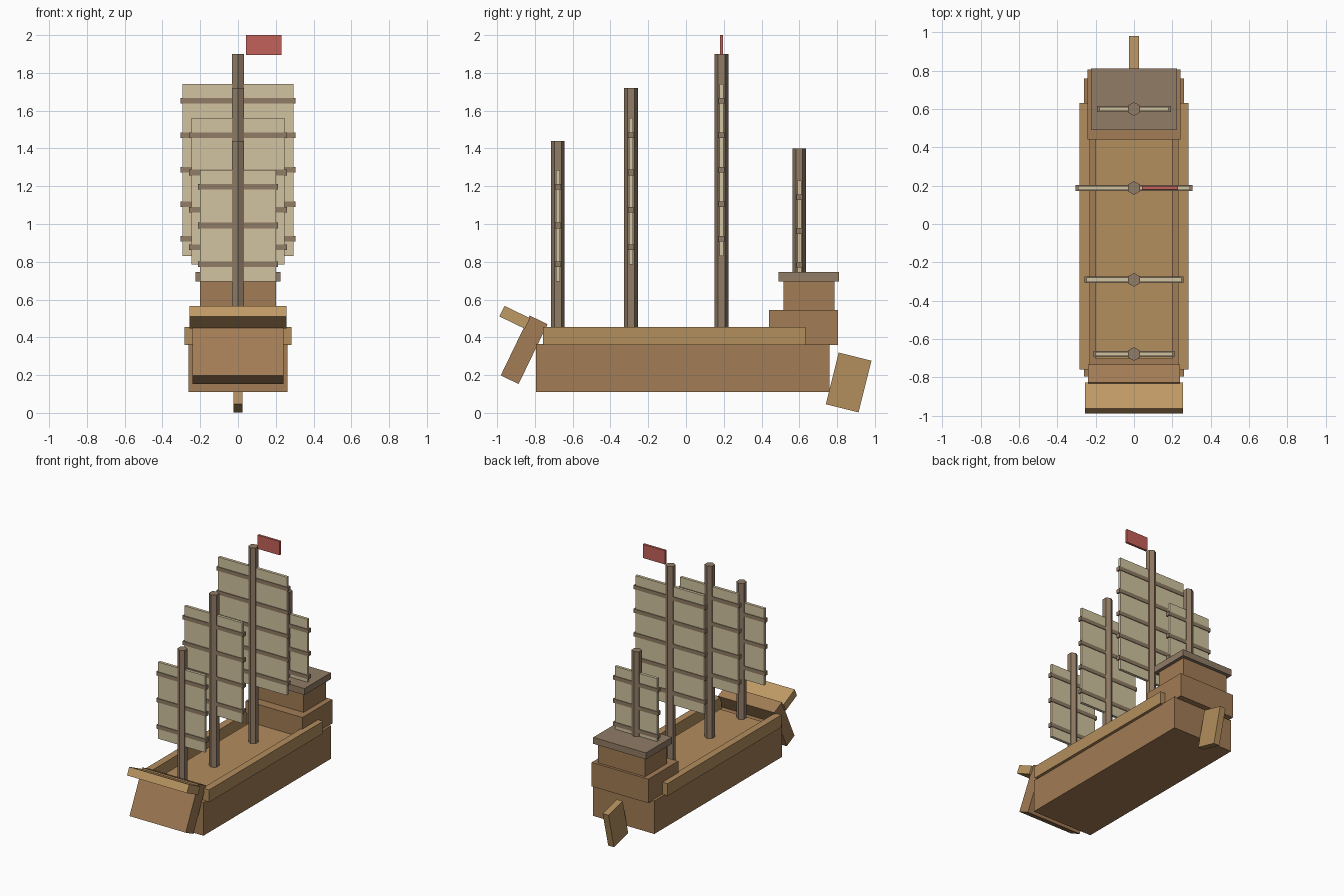
import bpy
from mathutils import Matrix

if "Cube" in bpy.data.objects:
    bpy.data.objects.remove(bpy.data.objects["Cube"])


def mat(name, rgb):
    m = bpy.data.materials.new(name)
    m.diffuse_color = (*rgb, 1)
    m.use_nodes = True
    m.node_tree.nodes["Principled BSDF"].inputs["Base Color"].default_value = m.diffuse_color
    return m


HULL = mat("hull_wood", (0.36, 0.20, 0.09))
DECK = mat("deck_wood", (0.45, 0.27, 0.11))
TRIM = mat("bow_trim", (0.52, 0.32, 0.13))
SPAR = mat("spar_wood", (0.28, 0.20, 0.13))
SAIL = mat("sail_cloth", (0.64, 0.55, 0.35))
RED = mat("flag_red", (0.55, 0.12, 0.10))


def box(name, center, size, material, tilt=0.0):
    bpy.ops.mesh.primitive_cube_add(size=1, location=center)
    ob = bpy.context.object
    ob.name = name
    ob.data.transform(Matrix.Diagonal((*size, 1)))
    ob.rotation_euler.x = tilt
    ob.data.materials.append(material)
    return ob


def span(name, half_x, y0, y1, z0, z1, material):
    return box(name, (0, (y0 + y1) / 2, (z0 + z1) / 2),
               (2 * half_x, y1 - y0, z1 - z0), material)


# Hull, deck and side rails
span("hull", 0.262, -0.795, 0.76, 0.11, 0.365, HULL)
span("deck", 0.202, -0.705, 0.45, 0.36, 0.39, DECK)
for side, label in ((-1, "left"), (1, "right")):
    box(label + "_rail", (side * 0.257, -0.063, 0.408), (0.055, 1.39, 0.095), DECK)

# Stepped stern castle
span("stern_castle_lower", 0.242, 0.44, 0.805, 0.36, 0.545, HULL)
span("stern_castle_upper", 0.2, 0.515, 0.785, 0.545, 0.695, HULL)
span("stern_roof", 0.225, 0.49, 0.81, 0.695, 0.745, SPAR)

# Tilted bow boards and rudder
box("bow_board", (0, -0.857, 0.334), (0.48, 0.105, 0.352), HULL, -0.45)
box("bow_cap", (0, -0.907, 0.506), (0.512, 0.15, 0.062), TRIM, -0.45)
box("rudder", (0, 0.861, 0.161), (0.05, 0.178, 0.282), DECK, -0.245)

# Masts with battened sails:
# name, y, mast bottom, mast top, sail half width, sail bottom, sail top, battens
RIGS = [
    ("bow", -0.678, 0.37, 1.44, 0.2, 0.695, 1.287, 3),
    ("fore", -0.291, 0.37, 1.72, 0.247, 0.785, 1.56, 4),
    ("main", 0.188, 0.37, 1.90, 0.293, 0.83, 1.742, 5),
    ("stern", 0.6, 0.74, 1.40, 0.18, 0.71, 1.23, 3),
]
for name, y, z0, z1, half, s0, s1, count in RIGS:
    bpy.ops.mesh.primitive_cylinder_add(vertices=6, radius=0.036, depth=z1 - z0,
                                        location=(0, y, (z0 + z1) / 2))
    mast = bpy.context.object
    mast.name = name + "_mast"
    mast.data.materials.append(SPAR)
    span(name + "_sail", half, y - 0.011, y + 0.011, s0, s1, SAIL)
    for i in range(count):
        z = s0 + 0.092 + (s1 - s0 - 0.182) * i / (count - 1)
        if name == "stern":
            z = 0.785 + 0.178 * i
        span(f"{name}_batten_{i + 1}", half + 0.012, y - 0.016, y + 0.016,
             z - 0.015, z + 0.015, SPAR)

# Flag at the main masthead
box("flag", (0.136, 0.188, 1.947), (0.188, 0.018, 0.106), RED)
